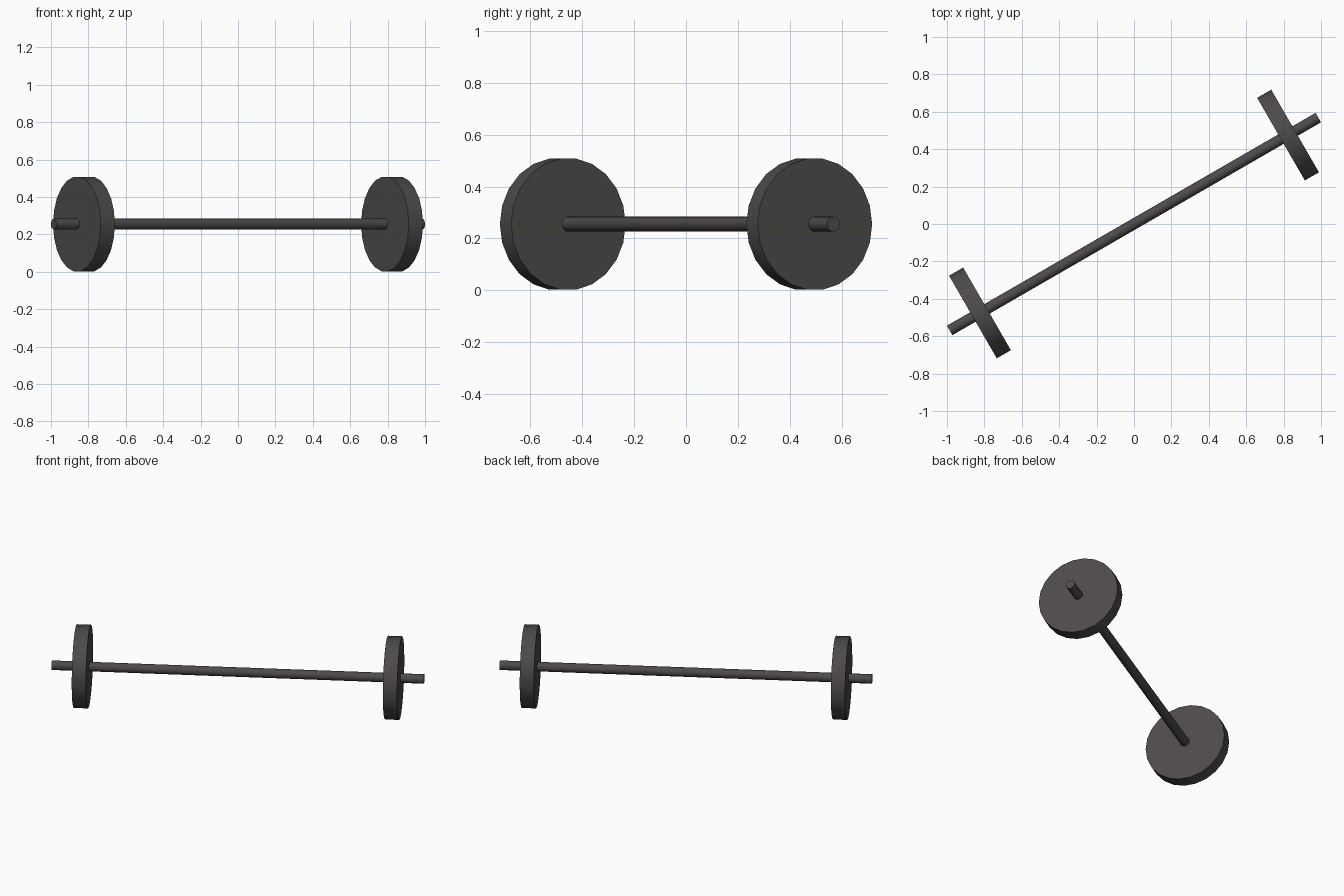
import bpy
import math
from mathutils import Matrix

cube = bpy.data.objects.get("Cube")
if cube:
    bpy.data.objects.remove(cube, do_unlink=True)

COLOUR = (0.075, 0.068, 0.067, 1.0)
PLATE_RADIUS = 0.255
TURN = Matrix.Rotation(math.radians(30), 4, "Z")
LAY_ALONG_X = Matrix.Rotation(math.radians(90), 4, "Y")

iron = bpy.data.materials.new("dark iron")
iron.use_nodes = True
iron.diffuse_color = COLOUR
iron.node_tree.nodes["Principled BSDF"].inputs["Base Color"].default_value = COLOUR


def rod(name, radius, length, offset, sides):
    """Cylinder lying along the bar's axis, centred at the given offset."""
    bpy.ops.mesh.primitive_cylinder_add(vertices=sides, radius=radius, depth=length)
    obj = bpy.context.object
    obj.name = name
    obj.data.materials.append(iron)
    place = Matrix.Translation((0, 0, PLATE_RADIUS)) @ TURN
    obj.matrix_world = place @ Matrix.Translation((offset, 0, 0)) @ LAY_ALONG_X
    bpy.ops.object.shade_smooth_by_angle(angle=math.radians(40))
    return obj


# Bar
rod("bar", 0.029, 2.276, 0, 16)

# Weight plates, one near each end
for side, name in ((1, "left_weight_plate"), (-1, "right_weight_plate")):
    rod(name, PLATE_RADIUS, 0.087, side * 0.951, 22)
